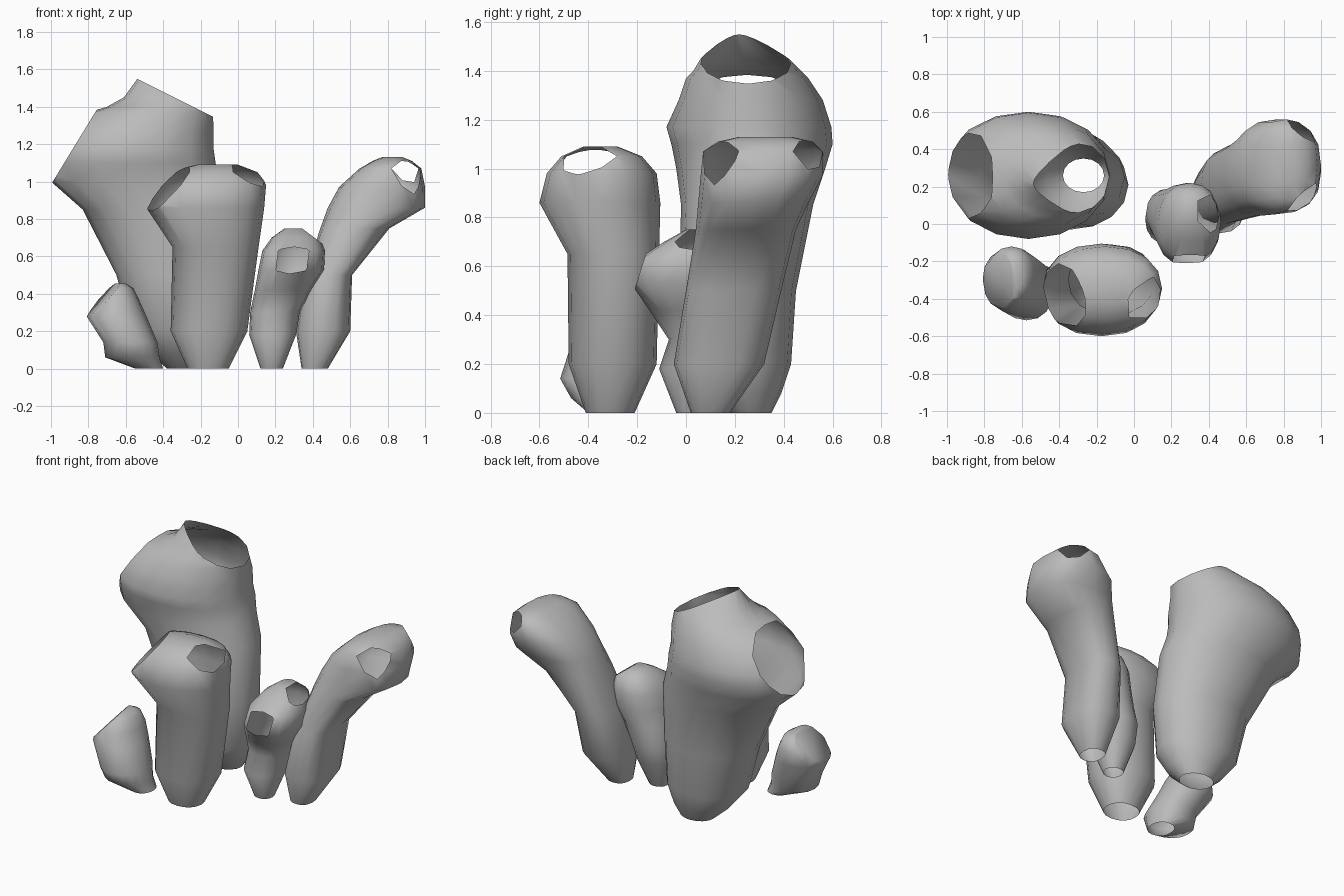
import bpy, bmesh, math
from mathutils import Vector

SIDES = 16
mat = bpy.data.materials.new("stone grey")
mat.diffuse_color = (0.5, 0.5, 0.5, 1)


def tube(name, rings, cuts, power=2.2, fill=False):
    """Loft rings (z, x0, x1, y0, y1) into a domed tube, then slice mouths off it.
    cuts: list of (point, outward normal)."""
    bm = bmesh.new()
    loops = []
    for z, x0, x1, y0, y1 in rings:
        loop = []
        for i in range(SIDES):
            a = 2 * math.pi * i / SIDES
            c, s = math.cos(a), math.sin(a)
            u = math.copysign(abs(c) ** (2 / power), c)
            v = math.copysign(abs(s) ** (2 / power), s)
            loop.append(bm.verts.new(((x0 + x1) / 2 + u * (x1 - x0) / 2,
                                      (y0 + y1) / 2 + v * (y1 - y0) / 2, z)))
        loops.append(loop)
    for a, b in zip(loops, loops[1:]):
        for i in range(SIDES):
            j = (i + 1) % SIDES
            bm.faces.new((a[i], a[j], b[j], b[i]))
    bm.faces.new(loops[-1])
    for point, normal in cuts:
        res = bmesh.ops.bisect_plane(bm, geom=bm.verts[:] + bm.edges[:] + bm.faces[:],
                                     plane_co=Vector(point), plane_no=Vector(normal).normalized(),
                                     clear_outer=True)
        if fill:
            edges = [e for e in res["geom_cut"] if isinstance(e, bmesh.types.BMEdge)]
            bmesh.ops.holes_fill(bm, edges=edges, sides=0)
    me = bpy.data.meshes.new(name)
    bm.to_mesh(me)
    bm.free()
    for p in me.polygons:
        p.use_smooth = True
    me.materials.append(mat)
    ob = bpy.data.objects.new(name, me)
    bpy.context.collection.objects.link(ob)
    return ob


# tallest tube at the back left, two wide mouths
tube("large_tube", [
    (0, -.38, -.16, .17, .35),
    (.08, -.47, -.1, .08, .39),
    (.2, -.57, -.05, .0, .43),
    (.5, -.65, -.03, -.03, .45),
    (.85, -.83, -.05, -.02, .52),
    (1.0, -1.0, -.1, -.04, .57),
    (1.1, -1.01, -.12, -.06, .6),
    (1.17, -1.0, -.13, -.08, .595),
    (1.28, -.93, -.13, -.03, .56),
    (1.37, -.8, -.135, .0, .5),
    (1.4, -.7, -.14, .03, .47),
    (1.45, -.61, -.14, .06, .42),
    (1.56, -.53, -.25, .17, .26)],
    [((-.88, .23, 1.18), (-.36, 0, .22)),
     ((-.34, .23, 1.45), (.19, 0, .38))], power=2.05)

# front centre tube
tube("front_tube", [
    (0, -.27, -.05, -.41, -.21),
    (.2, -.36, .05, -.48, -.12),
    (.65, -.35, .11, -.485, -.11),
    (.86, -.49, .14, -.6, -.105),
    (.98, -.46, .15, -.57, -.12),
    (1.05, -.38, .12, -.51, -.18),
    (1.09, -.22, .0, -.42, -.28)],
    [((-.37, -.36, .97), (-.68, -.2, .62)),
     ((.063, -.41, 1.028), (.5, -.3, .8))])

# closed stub at the front left
tube("small_stub", [
    (0, -.55, -.40, -.40, -.23),
    (.06, -.71, -.42, -.47, -.2),
    (.14, -.72, -.43, -.515, -.18),
    (.28, -.81, -.49, -.47, -.13),
    (.37, -.78, -.53, -.45, -.12),
    (.43, -.73, -.56, -.4, -.15),
    (.455, -.68, -.6, -.36, -.2)],
    [((-.725, -.3, .365), (-.16, -.03, .15))], fill=True)

# short tube right of centre, mouths at front and upper right
tube("short_tube", [
    (0, .12, .24, -.04, .08),
    (.18, .06, .31, -.11, .16),
    (.3, .065, .33, -.07, .19),
    (.42, .09, .39, -.15, .2),
    (.53, .11, .46, -.225, .22),
    (.63, .13, .465, -.195, .22),
    (.7, .18, .44, -.09, .2),
    (.75, .25, .36, 0, .14)],
    [((.27, -.19, .57), (0, -.95, .3)),
     ((.375, .09, .725), (.6, 0, .8))])

# leaning tube at the right, mouths at its two outer corners
tube("leaning_tube", [
    (0, .34, .48, .02, .18),
    (.2, .31, .6, -.05, .32),
    (.5, .36, .61, .0, .39),
    (.75, .44, .81, .04, .45),
    (.86, .48, 1.0, .05, .5),
    (.97, .54, 1.0, .06, .56),
    (1.07, .65, .98, .07, .56),
    (1.11, .72, .93, .13, .52),
    (1.13, .77, .88, .22, .43)],
    [((.922, .143, 1.02), (.65, -.68, .35)),
     ((.905, .505, 1.04), (.58, .7, .4))], power=2.45)
